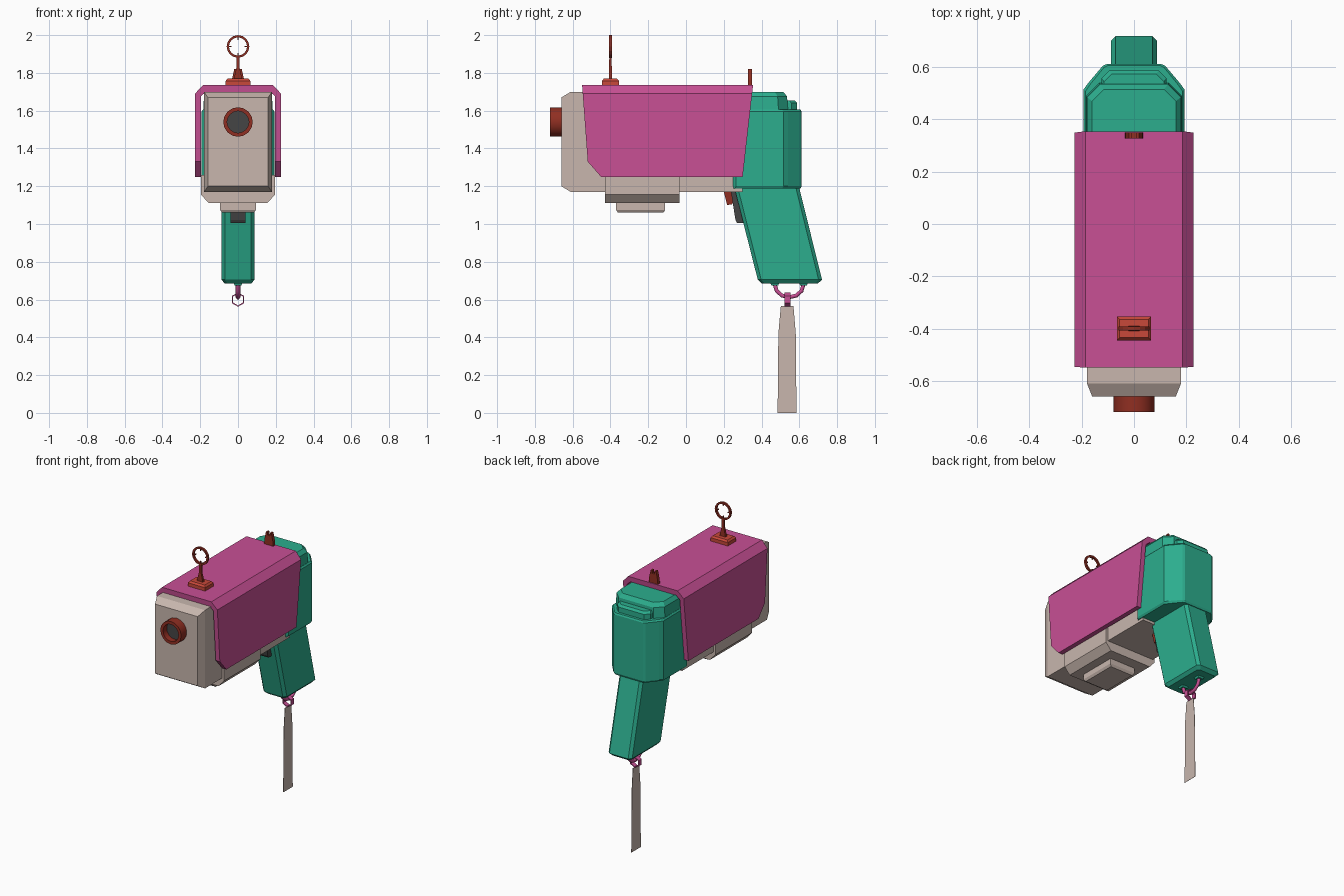
import bpy, bmesh, math

if "Cube" in bpy.data.objects:
    bpy.data.objects.remove(bpy.data.objects["Cube"])


def material(name, rgb):
    m = bpy.data.materials.new(name)
    m.diffuse_color = (*rgb, 1)
    m.use_nodes = True
    m.node_tree.nodes["Principled BSDF"].inputs["Base Color"].default_value = m.diffuse_color
    return m


PINK = material("pink", (0.58, 0.08, 0.30))
BEIGE = material("beige", (0.58, 0.47, 0.42))
GREEN = material("green", (0.025, 0.42, 0.27))
RED = material("red", (0.58, 0.065, 0.042))
DARK_RED = material("dark_red", (0.28, 0.028, 0.016))
GREY = material("dark_grey", (0.06, 0.06, 0.06))


def place(pts, axis, at):
    """2D points -> 3D ring on the plane perpendicular to axis."""
    f = {"x": lambda u, v: (at, u, v), "y": lambda u, v: (u, at, v), "z": lambda u, v: (u, v, at)}[axis]
    return [f(u, v) for u, v in pts]


def rect(axis, at, u0, u1, v0, v1, c=0.0):
    """Rectangle ring, with cut corners when c > 0."""
    if c:
        p = [(u0 + c, v0), (u1 - c, v0), (u1, v0 + c), (u1, v1 - c),
             (u1 - c, v1), (u0 + c, v1), (u0, v1 - c), (u0, v0 + c)]
    else:
        p = [(u0, v0), (u1, v0), (u1, v1), (u0, v1)]
    return place(p, axis, at)


def finish(name, bm, mat, smooth=False):
    bmesh.ops.recalc_face_normals(bm, faces=bm.faces)
    me = bpy.data.meshes.new(name)
    bm.to_mesh(me)
    bm.free()
    me.materials.append(mat)
    ob = bpy.data.objects.new(name, me)
    bpy.context.collection.objects.link(ob)
    if smooth:
        bpy.context.view_layer.objects.active = ob
        ob.select_set(True)
        bpy.ops.object.shade_smooth_by_angle(angle=math.radians(35))
        ob.select_set(False)
    return ob


def loft(name, rings, mat, caps=True, closed=False, paired=False, smooth=False):
    """Skin rings of equal length; closed joins last to first; paired caps a U-shaped ring."""
    bm = bmesh.new()
    vs = [[bm.verts.new(p) for p in r] for r in rings]
    n = len(vs[0])
    for a, b in zip(vs, vs[1:] + ([vs[0]] if closed else [])):
        for i in range(n):
            j = (i + 1) % n
            bm.faces.new((a[i], a[j], b[j], b[i]))
    if caps and not closed:
        for r in (vs[0], vs[-1]):
            if paired:
                for i in range(n // 2 - 1):
                    bm.faces.new((r[i], r[i + 1], r[n - 2 - i], r[n - 1 - i]))
            else:
                bm.faces.new(r)
    return finish(name, bm, mat, smooth)


def circle(y, z, r, n):
    return [(r * math.sin(2 * math.pi * i / n), y, z + r * math.cos(2 * math.pi * i / n)) for i in range(n)]


def hoop(name, y0, y1, z, r, r_in, n, mat, smooth=False):
    return loft(name, [circle(y0, z, r, n), circle(y0, z, r_in, n),
                       circle(y1, z, r_in, n), circle(y1, z, r, n)], mat, closed=True, smooth=smooth)


# main body with chamfered front
loft("body", [rect("y", -0.66, -0.16, 0.16, 1.20, 1.67),
              rect("y", -0.61, -0.18, 0.18, 1.17, 1.70),
              rect("y", 0.30, -0.18, 0.18, 1.17, 1.70)], BEIGE)

# underside block and plate
loft("lower_block", [rect("z", 1.11, -0.155, 0.155, -0.43, -0.035),
                     rect("z", 1.155, -0.195, 0.195, -0.43, -0.035),
                     rect("z", 1.26, -0.195, 0.195, -0.43, -0.035)], BEIGE)
loft("lower_plate", [rect("z", 1.06, -0.085, 0.085, -0.36, -0.12),
                     rect("z", 1.075, -0.095, 0.095, -0.37, -0.11),
                     rect("z", 1.12, -0.095, 0.095, -0.37, -0.11)], BEIGE)

# pink saddle shell: U section, ends slanted by height
outer = [(-0.228, 1.25), (-0.228, 1.33), (-0.228, 1.69), (-0.185, 1.735)]
inner = [(-0.197, 1.25), (-0.197, 1.33), (-0.197, 1.675), (-0.17, 1.70)]


def mirrored(half):
    return half + [(-x, z) for x, z in reversed(half)]


section = mirrored(outer) + mirrored(inner)[::-1]


def front_y(z):
    return -0.45 - 0.07 * (z - 1.25) / 0.08 if z < 1.33 else -0.52 - 0.03 * (z - 1.33) / 0.405


def back_y(z):
    return 0.30 + 0.055 * (z - 1.25) / 0.485


loft("top_shell", [[(x, f(z), z) for x, z in section] for f in (front_y, back_y)], PINK, paired=True)

# barrel nozzle
hoop("nozzle", -0.72, -0.65, 1.54, 0.078, 0.058, 16, DARK_RED, True)
loft("nozzle_core", [circle(-0.68, 1.54, 0.059, 16), circle(-0.65, 1.54, 0.059, 16)], GREY)

# front sight
loft("front_sight_base", [rect("z", 1.73, -0.065, 0.065, -0.445, -0.355),
                          rect("z", 1.758, -0.065, 0.065, -0.445, -0.355),
                          rect("z", 1.77, -0.055, 0.055, -0.435, -0.365)], RED)
loft("front_sight_post", [rect("z", z, -w, w, -0.40 - d, -0.40 + d)
                          for z, w, d in ((1.765, 0.023, 0.009), (1.83, 0.008, 0.007), (1.89, 0.008, 0.006))], DARK_RED)
hoop("front_sight_ring", -0.407, -0.393, 1.94, 0.06, 0.048, 16, DARK_RED)
for k, (dx, dz) in enumerate(((1, 0), (-1, 0), (0, 1), (0, -1))):
    cx, cz = 0.043 * dx, 1.94 + 0.043 * dz
    w, h = (0.008, 0.003) if dx else (0.003, 0.008)
    loft(f"front_sight_tick_{k + 1}", [rect("y", y, cx - w, cx + w, cz - h, cz + h)
                                       for y in (-0.404, -0.396)], DARK_RED)

# rear sight: tapered blade with a notch
blade = [(-0.034, 1.73), (-0.032, 1.765), (-0.02, 1.82), (-0.009, 1.82), (-0.009, 1.80)]
loft("rear_sight", [place(mirrored(blade), "y", y) for y in (0.328, 0.35)], DARK_RED)

# green rear housing
half = [(-0.18, 0.25), (-0.193, 0.265), (-0.193, 0.515), (-0.175, 0.54), (-0.12, 0.605), (-0.105, 0.612)]
plan = mirrored(half)
tight = [(x * 0.96, y - 0.006) for x, y in plan]
loft("rear_housing", [place(tight, "z", 1.187), place(plan, "z", 1.20),
                      place(plan, "z", 1.595), place(tight, "z", 1.605)], GREEN)


def cap(z, w, y1, c):
    return place(mirrored([(-w, 0.30), (-w, y1 - c), (-w + c, y1)]), "z", z)


loft("housing_top", [cap(1.60, 0.184, 0.54, 0.05), cap(1.675, 0.18, 0.535, 0.05),
                     cap(1.70, 0.16, 0.515, 0.045)], GREEN)
loft("housing_step", [cap(1.59, 0.125, 0.588, 0.03), cap(1.64, 0.125, 0.588, 0.03),
                      cap(1.655, 0.115, 0.575, 0.03)], GREEN)

# slanted grip
loft("grip", [rect("z", 0.685, -0.07, 0.07, 0.402, 0.698, 0.015),
              rect("z", 0.705, -0.088, 0.088, 0.38, 0.72, 0.018),
              rect("z", 1.17, -0.088, 0.088, 0.262, 0.605, 0.018),
              rect("z", 1.20, -0.088, 0.088, 0.25, 0.598, 0.018)], GREEN)
for k, y in enumerate((0.47, 0.622)):
    loft(f"loop_foot_{k + 1}", [rect("z", z, -w, w, y - w, y + w)
                                for z, w in ((0.674, 0.018), (0.69, 0.024))], GREEN)

# trigger and its pad on the grip front
pad = [(0.236, 1.185), (0.285, 1.185), (0.315, 1.005), (0.27, 1.005), (0.262, 1.02)]
loft("grip_pad", [place(pad, "x", x) for x in (-0.04, 0.04)], GREY)
trigger = [(0.198, 1.18), (0.25, 1.18), (0.245, 1.105), (0.218, 1.10)]
loft("trigger", [place(trigger, "x", x) for x in (-0.022, 0.022)], DARK_RED)

# lanyard loop under the grip
cu = bpy.data.curves.new("grip_loop", "CURVE")
cu.dimensions = "3D"
cu.bevel_depth = 0.012
cu.bevel_resolution = 1
cu.use_fill_caps = True
sp = cu.splines.new("POLY")
sp.points.add(6)
for i, p in enumerate(sp.points):
    a = math.pi * i / 6
    p.co = (0, 0.546 - 0.076 * math.cos(a), 0.68 - 0.068 * math.sin(a), 1)
cu.materials.append(PINK)
loop = bpy.data.objects.new("grip_loop", cu)
bpy.context.collection.objects.link(loop)
bpy.context.view_layer.objects.active = loop
loop.select_set(True)
bpy.ops.object.convert(target="MESH")
loop.select_set(False)

# strap ring and hanging strap
hoop("strap_ring", 0.522, 0.552, 0.60, 0.038, 0.031, 6, PINK)
strap = [(0.485, 0), (0.585, 0), (0.581, 0.42), (0.569, 0.565), (0.502, 0.565), (0.489, 0.42)]
loft("strap", [place(strap, "x", x) for x in (-0.001, 0.001)], BEIGE)
